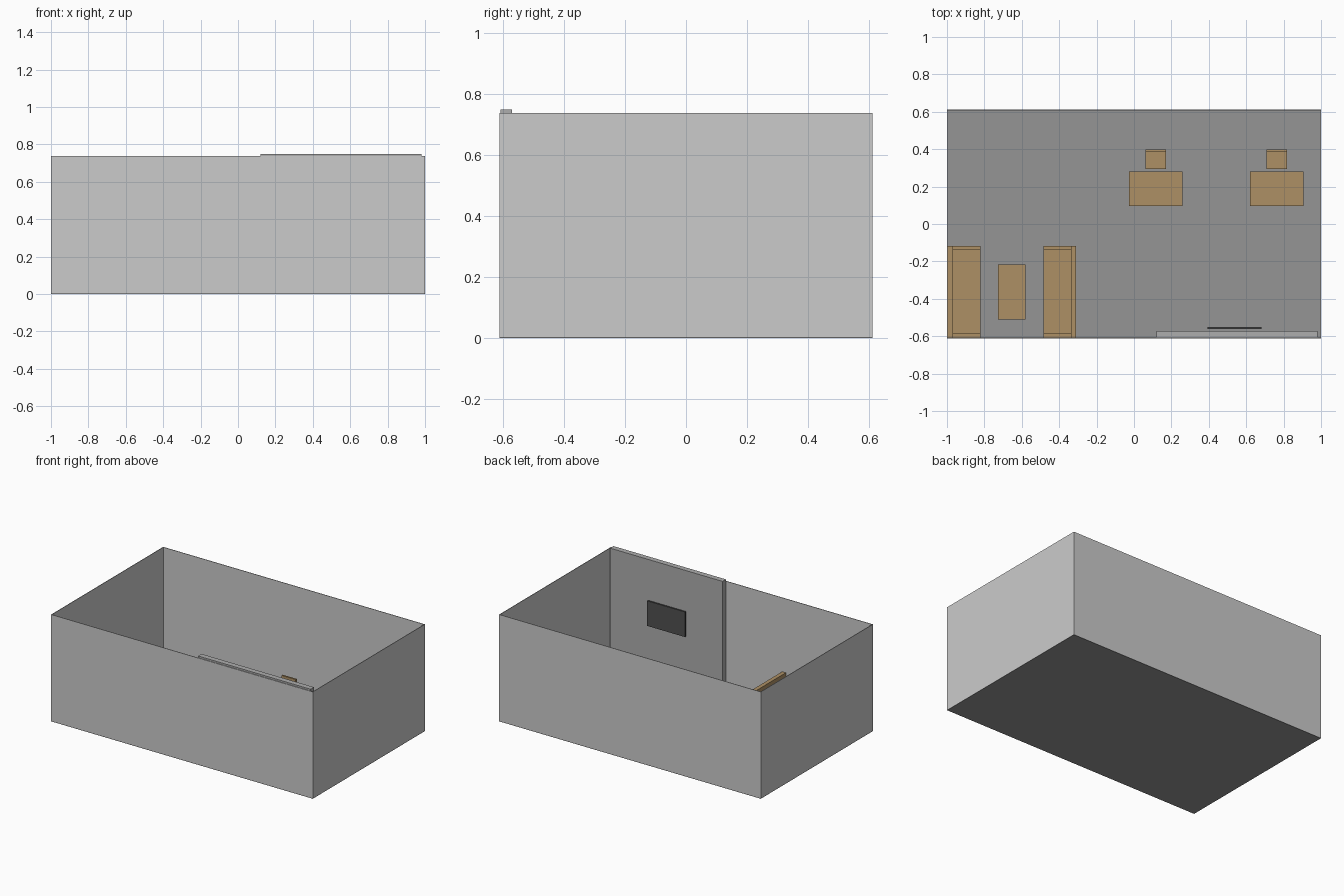
import bpy

if "Cube" in bpy.data.objects:
    bpy.data.objects.remove(bpy.data.objects["Cube"])


def material(name, rgb):
    m = bpy.data.materials.new(name)
    m.diffuse_color = (*rgb, 1)
    m.use_nodes = True
    m.node_tree.nodes["Principled BSDF"].inputs["Base Color"].default_value = m.diffuse_color
    return m


WOOD = material("brown", (0.42, 0.28, 0.13))
FLOOR = material("dark_grey", (0.3, 0.3, 0.3))
PANEL = material("mid_grey", (0.42, 0.42, 0.42))
BLACK = material("black", (0.08, 0.08, 0.08))


def box(name, xs, ys, zs, mat=None):
    """Box from min/max ranges on each axis."""
    bpy.ops.mesh.primitive_cube_add(size=1)
    ob = bpy.context.object
    ob.name = name
    ranges = [sorted(r) for r in (xs, ys, zs)]
    ob.location = [(a + b) / 2 for a, b in ranges]
    ob.scale = [b - a for a, b in ranges]
    if mat:
        ob.data.materials.append(mat)
    return ob


def legs(name, xs, ys, top, w):
    """Four square legs flush with the corners of a footprint."""
    for x in ((xs[0], xs[0] + w), (xs[1] - w, xs[1])):
        for y in ((ys[0], ys[0] + w), (ys[1] - w, ys[1])):
            box(name + "_leg", x, y, (T, top), WOOD)


def table(name, xs, ys, height):
    box(name + "_top", xs, ys, (height - 0.014, height), WOOD)
    legs(name, xs, ys, height - 0.014, 0.014)


def chair(name, xs, ys, seat, top):
    box(name + "_seat", xs, ys, (seat - 0.012, seat), WOOD)
    legs(name, xs, ys, seat - 0.012, 0.012)
    box(name + "_back", xs, (ys[1] - 0.012, ys[1]), (seat, top), WOOD)


def sofa(name, back_x, side):
    """Sofa whose back stands at back_x and which faces along side * x."""
    y0, y1, arm = -0.607, -0.117, 0.022
    inner, front = back_x + side * 0.028, back_x + side * 0.174
    box(name + "_back", (back_x, inner), (y0, y1), (T, 0.228), WOOD)
    box(name + "_seat", (inner, front), (y0 + arm, y1 - arm), (T, 0.11), WOOD)
    for a in (y0, y1 - arm):
        box(name + "_arm", (inner, front), (a, a + arm), (T, 0.155), WOOD)


# Room shell, open at the top
X, Y, H, T = 1.0, 0.612, 0.738, 0.004
box("floor", (-X, X), (-Y, Y), (0, T), FLOOR)
for s, side in ((-1, "left"), (1, "right")):
    box(side + "_wall", (s * X, s * (X - T)), (-Y + T, Y - T), (T, H))
for s, side in ((-1, "front"), (1, "back")):
    box(side + "_wall", (-X, X), (s * Y, s * (Y - T)), (T, H))

# Feature panel with screen on the front wall
box("wall_panel", (0.12, 0.98), (-0.608, -0.571), (T, 0.75), PANEL)
box("screen", (0.393, 0.683), (-0.562, -0.551), (0.30, 0.473), BLACK)

# Facing sofas with a low table between them
sofa("left_sofa", -0.996, 1)
sofa("right_sofa", -0.31, -1)
table("coffee_table", (-0.727, -0.58), (-0.51, -0.217), 0.10)

# Two desks, each with a chair behind
for i, cx in enumerate((0.116, 0.763), 1):
    table(f"desk_{i}", (cx - 0.142, cx + 0.142), (0.095, 0.28), 0.18)
    chair(f"chair_{i}", (cx - 0.054, cx + 0.054), (0.295, 0.399), 0.11, 0.22)
